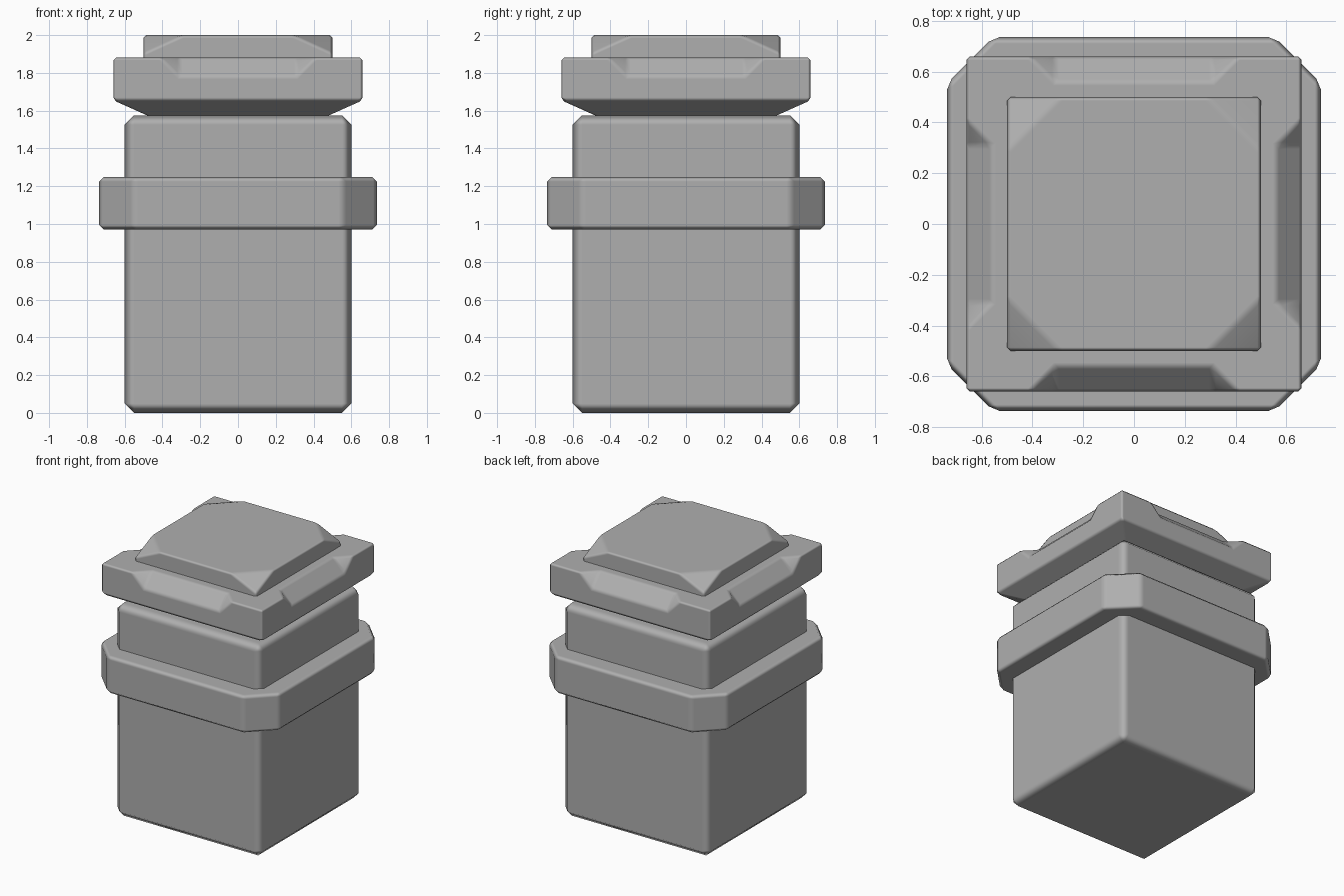
import bpy, bmesh, math

if "Cube" in bpy.data.objects:
    bpy.data.objects.remove(bpy.data.objects["Cube"])

# Mid-grey stone
stone = bpy.data.materials.new("stone")
stone.diffuse_color = (.43, .43, .43, 1)
stone.use_nodes = True
stone.node_tree.nodes["Principled BSDF"].inputs["Base Color"].default_value = stone.diffuse_color


def finish(name, bm, bevel):
    """Turn a bmesh into a bevelled object with flat-looking faces and soft edges."""
    bmesh.ops.remove_doubles(bm, verts=bm.verts, dist=1e-4)
    bmesh.ops.recalc_face_normals(bm, faces=bm.faces)
    mesh = bpy.data.meshes.new(name)
    bm.to_mesh(mesh)
    bm.free()
    mesh.materials.append(stone)
    obj = bpy.data.objects.new(name, mesh)
    bpy.context.collection.objects.link(obj)
    mod = obj.modifiers.new("edge_bevel", 'BEVEL')
    mod.width = bevel
    mod.segments = 1
    mod.limit_method = 'ANGLE'
    mod.angle_limit = math.radians(20)
    bpy.ops.object.select_all(action='DESELECT')
    obj.select_set(True)
    bpy.context.view_layer.objects.active = obj
    bpy.ops.object.modifier_apply(modifier=mod.name)
    bpy.ops.object.shade_smooth_by_angle(angle=math.radians(60))
    normals = obj.modifiers.new("weighted_normals", 'WEIGHTED_NORMAL')
    normals.weight = 100
    normals.keep_sharp = True
    return obj


def spin(p, k):
    """Rotate a point by k quarter turns about z."""
    x, y, z = p
    for _ in range(k):
        x, y = -y, x
    return x, y, z


def hull(name, corner_points, bevel):
    """Convex part from points repeated on all four corners."""
    bm = bmesh.new()
    for k in range(4):
        for p in corner_points:
            bm.verts.new(spin(p, k))
    bmesh.ops.convex_hull(bm, input=bm.verts)
    bmesh.ops.dissolve_limit(bm, angle_limit=0.01, verts=bm.verts, edges=bm.edges)
    return finish(name, bm, bevel)


# Post body
hull("post_body", [(.6, .6, 0), (.6, .6, 1.575)], .05)

# Band with cut corners
hull("band", [(a, b, z) for z in (.97, 1.25)
              for a, b in ((.735, .555), (.555, .735))], .025)

# Cap: tapered underside, notched top edge on each side
bm = bmesh.new()
o, lo, mid, top, cut = .66, .47, 1.655, 1.882, .1
w, n = .41, .31
sides = [
    [(-lo, -lo, 1.57), (lo, -lo, 1.57), (o, -o, mid), (-o, -o, mid)],
    [(-o, -o, mid), (o, -o, mid), (o, -o, top), (w, -o, top), (n, -o, top - cut),
     (-n, -o, top - cut), (-w, -o, top), (-o, -o, top)],
    [(-n, -o, top - cut), (n, -o, top - cut), (n, cut - o, top), (-n, cut - o, top)],
    [(n, -o, top - cut), (w, -o, top), (n, cut - o, top)],
    [(-n, -o, top - cut), (-n, cut - o, top), (-w, -o, top)],
]
rim = [(-o, -o, top), (-w, -o, top), (-n, cut - o, top), (n, cut - o, top), (w, -o, top)]
for k in range(4):
    for face in sides:
        bm.faces.new([bm.verts.new(spin(p, k)) for p in face])
bm.faces.new([bm.verts.new(spin(p, k)) for k in range(4) for p in rim])
bm.faces.new([bm.verts.new(spin((lo, lo, 1.57), k)) for k in range(4)])
finish("cap", bm, .015)

# Top plate with sliced upper corners
hull("top_plate", [(.5, .5, 1.86), (.5, .5, 1.905), (.5, .29, 2), (.29, .5, 2)], .015)
